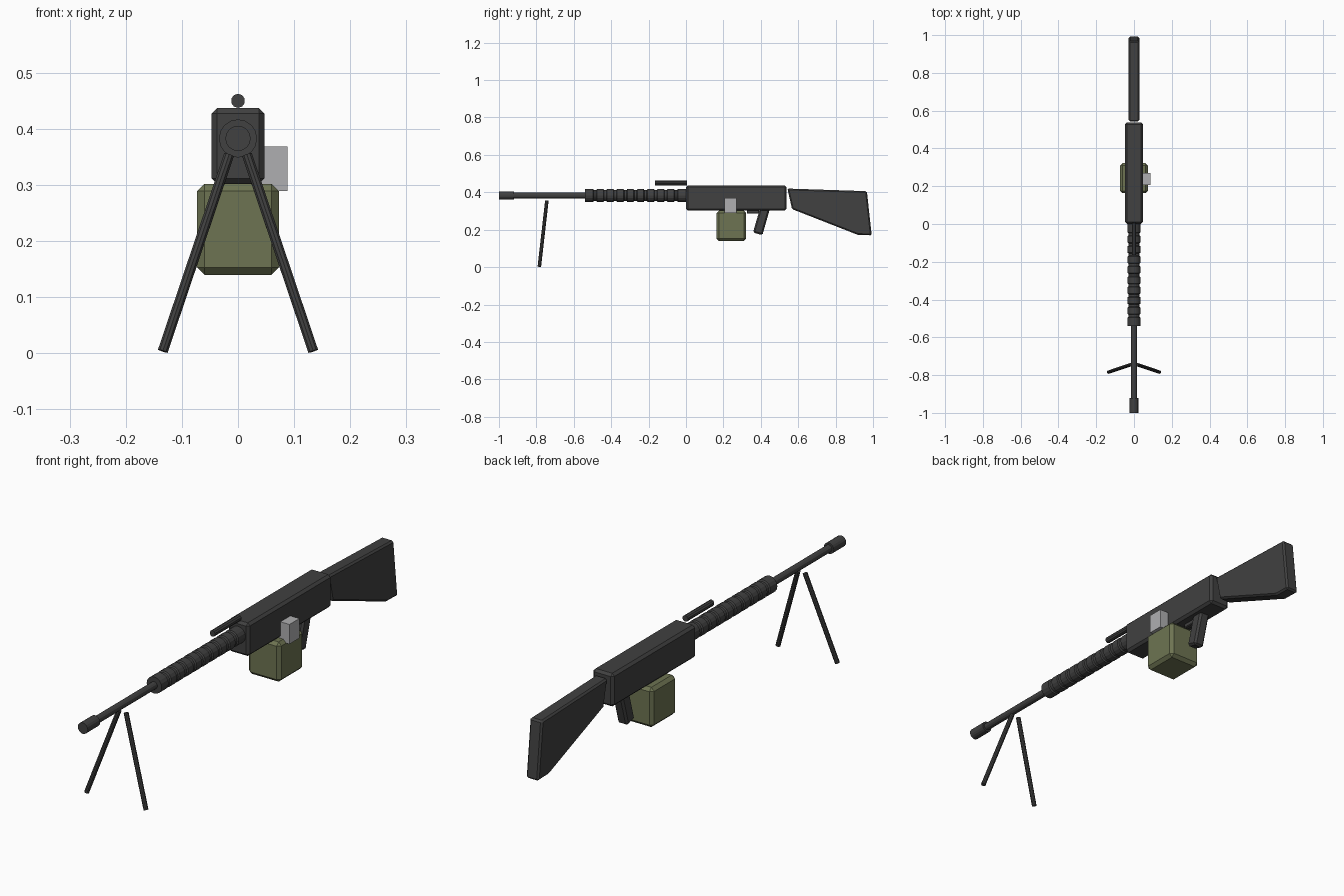
import bpy, bmesh, math
from mathutils import Vector, Matrix

old = bpy.data.objects.get("Cube")
if old:
    bpy.data.objects.remove(old, do_unlink=True)


def material(name, rgb):
    m = bpy.data.materials.new(name)
    m.use_nodes = True
    m.diffuse_color = (*rgb, 1)
    m.node_tree.nodes["Principled BSDF"].inputs["Base Color"].default_value = (*rgb, 1)
    return m


dark = material("dark_gunmetal", (0.052, 0.052, 0.052))
olive = material("olive_green", (0.155, 0.175, 0.085))
pale = material("pale_grey", (0.43, 0.43, 0.44))


def finish(name, bm, mat, bevel=0):
    bmesh.ops.recalc_face_normals(bm, faces=bm.faces[:])
    mesh = bpy.data.meshes.new(name)
    bm.to_mesh(mesh)
    bm.free()
    mesh.materials.append(mat)
    ob = bpy.data.objects.new(name, mesh)
    bpy.context.collection.objects.link(ob)
    if bevel:
        mod = ob.modifiers.new("chamfer", 'BEVEL')
        mod.width = bevel
        mod.segments = 1
        mod.limit_method = 'ANGLE'
    return ob


def box(name, lo, hi, mat, bevel=0, tilt=0):
    lo, hi = Vector(lo), Vector(hi)
    bm = bmesh.new()
    place = (Matrix.Translation((lo + hi) / 2) @ Matrix.Rotation(tilt, 4, 'X')
             @ Matrix.Diagonal((*(hi - lo), 1)))
    bmesh.ops.create_cube(bm, size=1, matrix=place)
    return finish(name, bm, mat, bevel)


def rod(name, a, b, radius, mat, sides=12, bevel=0):
    a, b = Vector(a), Vector(b)
    bm = bmesh.new()
    turn = (b - a).to_track_quat('Z', 'Y').to_matrix().to_4x4()
    bmesh.ops.create_cone(bm, cap_ends=True, segments=sides, radius1=radius, radius2=radius,
                          depth=(b - a).length, matrix=Matrix.Translation((a + b) / 2) @ turn)
    return finish(name, bm, mat, bevel)


def lathe(name, profile, z, mat, sides=16):
    # Profile of (y, radius) pairs turned about the barrel line
    bm = bmesh.new()
    rings = []
    for y, r in profile:
        angles = [2 * math.pi * i / sides for i in range(sides)]
        rings.append([bm.verts.new((r * math.sin(t), y, z + r * math.cos(t))) for t in angles])
    for p, q in zip(rings, rings[1:]):
        for i in range(sides):
            j = (i + 1) % sides
            bm.faces.new((p[i], p[j], q[j], q[i]))
    bm.faces.new(rings[0])
    bm.faces.new(rings[-1])
    return finish(name, bm, mat)


def slab(name, outline, half, mat, bevel):
    # Side outline of (y, z) pairs given thickness across x
    bm = bmesh.new()
    face = bm.faces.new([bm.verts.new((-half, y, z)) for y, z in outline])
    out = bmesh.ops.extrude_face_region(bm, geom=[face])
    moved = [v for v in out["geom"] if isinstance(v, bmesh.types.BMVert)]
    bmesh.ops.translate(bm, verts=moved, vec=(2 * half, 0, 0))
    return finish(name, bm, mat, bevel)


# Body and stock
axis = 0.383
box("receiver", (-0.047, 0, 0.302), (0.047, 0.538, 0.437), dark, 0.01)
slab("stock", [(0.542, 0.42), (0.967, 0.406), (0.993, 0.17), (0.92, 0.172), (0.567, 0.31)],
     0.028, dark, 0.007)

# Barrel and muzzle
rod("barrel", (0, -0.93, axis), (0, -0.5, axis), 0.015, dark)
rod("muzzle", (0, -1, axis), (0, -0.92, axis), 0.0225, dark, 16)

# Ribbed barrel jacket
profile = [(-0.54, 0.034)]
pitch = 0.054
for k in range(1, 10):
    y = -0.54 + k * pitch
    profile += [(y - 0.010, 0.034), (y - 0.006, 0.029), (y + 0.006, 0.029), (y + 0.010, 0.034)]
profile.append((0.01, 0.034))
lathe("barrel_jacket", profile, axis, dark)

# Carrying handle
rod("carry_handle", (0, -0.165, 0.45), (0, 0.005, 0.45), 0.0125, dark, 10)

# Bipod
for side, x in (("left", 1), ("right", -1)):
    rod(side + "_bipod_leg", (x * 0.016, -0.744, 0.354), (x * 0.134, -0.784, 0.004),
        0.0095, dark, 10)

# Ammunition box and feed block
box("ammo_box", (-0.073, 0.163, 0.14), (0.073, 0.322, 0.302), olive, 0.013)
box("feed_block", (0.04, 0.206, 0.289), (0.088, 0.27, 0.369), pale)

# Grip and trigger
box("pistol_grip", (-0.023, 0.378, 0.175), (0.023, 0.43, 0.325), dark, 0.008, math.radians(-16))
box("trigger", (-0.01, 0.325, 0.286), (0.01, 0.39, 0.308), dark, 0.003)
